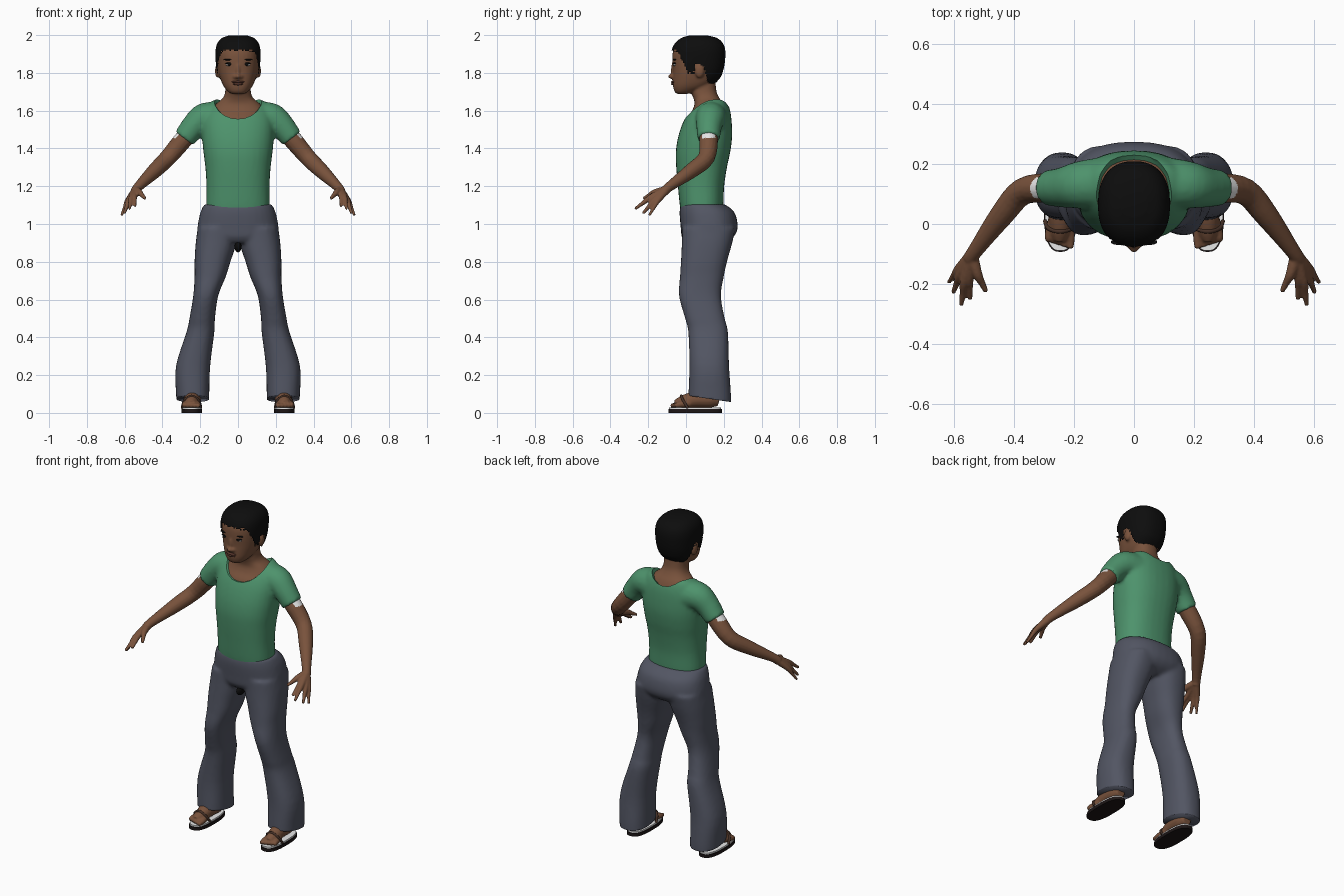
import bpy, bmesh, math, random
from mathutils import Vector

random.seed(4)
if "Cube" in bpy.data.objects:
    bpy.data.objects.remove(bpy.data.objects["Cube"])


def material(name, rgb):
    m = bpy.data.materials.new(name)
    m.use_nodes = True
    m.diffuse_color = (*rgb, 1)
    m.node_tree.nodes["Principled BSDF"].inputs["Base Color"].default_value = (*rgb, 1)
    return m


SKIN = material("brown skin", (0.19, 0.085, 0.045))
SHIRT = material("green cloth", (0.075, 0.29, 0.15))
PANTS = material("slate cloth", (0.085, 0.092, 0.125))
HAIR = material("black hair", (0.004, 0.004, 0.004))
SOLE = material("dark sole", (0.012, 0.008, 0.008))
WHITE = material("white trim", (0.9, 0.9, 0.9))
LIPS = material("lip brown", (0.12, 0.045, 0.03))
STRAP = material("strap brown", (0.06, 0.03, 0.02))


def smooth_rows(rows, k):
    """Catmull-Rom interpolation between rows of numbers."""
    out = []
    for i in range(len(rows) - 1):
        a, b, c, d = (rows[min(max(j, 0), len(rows) - 1)] for j in (i - 1, i, i + 1, i + 2))
        for s in range(k):
            t = s / k
            out.append([q + t / 2 * (r - p + t * (2 * p - 5 * q + 4 * r - u + t * (3 * (q - r) + u - p)))
                        for p, q, r, u in zip(a, b, c, d)])
    return out + [list(rows[-1])]


def skin_rings(bm, rings):
    """Join rings of points into a closed shell."""
    vs = [[bm.verts.new(p) for p in ring] for ring in rings]
    n = len(vs[0])
    faces = [bm.faces.new((a[i], a[(i + 1) % n], b[(i + 1) % n], b[i]))
             for a, b in zip(vs, vs[1:]) for i in range(n)]
    faces += [bm.faces.new(vs[0]), bm.faces.new(vs[-1])]
    bmesh.ops.recalc_face_normals(bm, faces=faces)


def oval(x0, x1, y0, y1, z, n, e):
    pts = []
    for i in range(n):
        c, s = math.cos(math.tau * i / n), math.sin(math.tau * i / n)
        pts.append(((x0 + x1) / 2 + (x1 - x0) / 2 * math.copysign(abs(c) ** e, c),
                    (y0 + y1) / 2 + (y1 - y0) / 2 * math.copysign(abs(s) ** e, s), z))
    return pts


def column(bm, rows, side=1, n=32, e=0.85, k=4):
    """Upright loft; rows are z, x0, x1, y0, y1."""
    skin_rings(bm, [oval(side * r[1], side * r[2], r[3], r[4], r[0], n, e) for r in smooth_rows(rows, k)])


def centred(rows):
    return [(z, -w, w, a, b) for z, w, a, b in rows]


def tube(bm, pts, side=1, n=16, k=4):
    """Round limb; points are x, y, z, radius."""
    path = [(Vector((side * x, y, z)), r) for x, y, z, r in smooth_rows(pts, k)]
    rings = []
    for i, (p, r) in enumerate(path):
        d = path[min(i + 1, len(path) - 1)][0] - path[max(i - 1, 0)][0]
        u = d.cross(Vector((0.3, 0.1, 1) if abs(d.normalized().z) < 0.9 else (0, 1, 0))).normalized()
        v = d.cross(u).normalized()
        rings.append([p + r * (u * math.cos(a) + v * math.sin(a))
                      for a in (math.tau * j / n for j in range(n))])
    skin_rings(bm, rings)


def blob(bm, at, size):
    vs = bmesh.ops.create_uvsphere(bm, u_segments=20, v_segments=12, radius=1)["verts"]
    for v in vs:
        v.co = Vector(at) + Vector([a * b for a, b in zip(v.co, size)])


def finish(name, bm, mats, voxel=0, relax=3, cutter=None):
    """Make the object; a voxel size fuses its overlapping pieces."""
    me = bpy.data.meshes.new(name)
    bm.to_mesh(me)
    bm.free()
    ob = bpy.data.objects.new(name, me)
    bpy.context.collection.objects.link(ob)
    if voxel:
        m = ob.modifiers.new("fuse", "REMESH")
        m.mode, m.voxel_size = "VOXEL", voxel
        m = ob.modifiers.new("relax", "SMOOTH")
        m.factor, m.iterations = 0.5, relax
        if cutter:
            m = ob.modifiers.new("cut", "BOOLEAN")
            m.operation, m.solver, m.object = "DIFFERENCE", "EXACT", cutter
        deps = bpy.context.evaluated_depsgraph_get()
        me = bpy.data.meshes.new_from_object(ob.evaluated_get(deps))
        ob.modifiers.clear()
        ob.data = me
    me.materials.clear()
    for m in mats:
        me.materials.append(m)
    for p in me.polygons:
        p.material_index = 0
    bpy.ops.object.select_all(action="DESELECT")
    ob.select_set(True)
    bpy.context.view_layer.objects.active = ob
    bpy.ops.object.shade_smooth_by_angle(angle=math.radians(50))
    return ob


def trim(ob, at, normal):
    """Cut a garment straight and close the opening."""
    bm = bmesh.new()
    bm.from_mesh(ob.data)
    bmesh.ops.bisect_plane(bm, geom=bm.verts[:] + bm.edges[:] + bm.faces[:],
                           plane_co=at, plane_no=normal, clear_outer=True)
    bmesh.ops.holes_fill(bm, edges=[e for e in bm.edges if e.is_boundary], sides=0)
    bm.to_mesh(ob.data)
    bm.free()


# Shirt with sleeves and a scooped neck
bm = bmesh.new()
blob(bm, (0, 0.02, 1.70), (0.145, 0.26, 0.145))
scoop = finish("neck_cutter", bm, [SHIRT])
scoop.hide_render = True
bm = bmesh.new()
column(bm, centred([(1.04, .165, -.022, .19), (1.1, .168, -.033, .198), (1.2, .167, -.043, .202),
                    (1.3, .173, -.052, .217), (1.38, .183, -.054, .234), (1.46, .19, -.042, .244),
                    (1.54, .19, -.015, .242), (1.6, .175, .02, .234), (1.645, .145, .065, .218),
                    (1.665, .1, .1, .2)]))
for s in (1, -1):
    tube(bm, [(.11, .135, 1.56, .088), (.18, .13, 1.56, .08), (.235, .122, 1.515, .068),
              (.285, .12, 1.452, .06)], s)
shirt = finish("shirt", bm, [SHIRT], 0.011, 4, scoop)
bpy.data.objects.remove(scoop)
trim(shirt, (0, 0, 1.065), (0, 0, -1))

# Trousers
bm = bmesh.new()
column(bm, centred([(1.105, .178, -.028, .205), (1.06, .2, -.034, .258), (0.98, .215, -.028, .274),
                    (0.93, .213, -.022, .25), (0.9, .19, 0, .2)]))
for s in (1, -1):
    column(bm, [(.98, .003, .213, -.02, .262), (.9, .008, .224, -.022, .245), (.8, .04, .23, -.027, .217),
                (.72, .065, .23, -.032, .2), (.62, .105, .237, -.037, .185), (.5, .122, .257, -.005, .205),
                (.43, .125, .272, .012, .222), (.25, .147, .328, .018, .228), (.1, .152, .328, .013, .238),
                (.03, .152, .322, .013, .238)], s)
trousers = finish("trousers", bm, [PANTS], 0.011, 4)
trim(trousers, (0, 0.12, 0.075), (0, -0.15, -1))
bm = bmesh.new()
blob(bm, (0, 0.03, 0.88), (0.018, 0.04, 0.03))
finish("crotch_seam", bm, [HAIR])

# Head, neck and upper chest
skull = [(1.688, .03, -.045, .0), (1.70, .052, -.06, .05), (1.73, .077, -.069, .125),
         (1.77, .094, -.07, .17), (1.81, .104, -.07, .188), (1.86, .109, -.073, .198),
         (1.91, .11, -.07, .2), (1.95, .1, -.052, .187), (1.978, .075, -.018, .155),
         (1.992, .035, .03, .1)]
bm = bmesh.new()
column(bm, centred(skull))
column(bm, centred([(1.5, .12, -.01, .21), (1.56, .145, .004, .222), (1.6, .145, .032, .216),
                    (1.635, .118, .045, .2), (1.665, .082, .04, .178), (1.7, .068, .028, .162),
                    (1.76, .066, .03, .155)]))
blob(bm, (0, -.072, 1.782), (.014, .026, .014))
blob(bm, (0, -.066, 1.815), (.011, .015, .04))
for s in (1, -1):
    blob(bm, (s * .014, -.07, 1.779), (.012, .014, .011))
    blob(bm, (s * .108, .072, 1.81), (.014, .025, .036))
finish("head_and_neck", bm, [SKIN], 0.007, 3)

# Lips, eyes and brows
bm = bmesh.new()
blob(bm, (0, -.066, 1.752), (.034, .013, .007))
blob(bm, (0, -.065, 1.742), (.028, .014, .008))
finish("lips", bm, [LIPS])
for s, label in ((1, "left"), (-1, "right")):
    for part, at, size, mat in (("eye", (s * .046, -.059, 1.844), (.019, .008, .007), WHITE),
                                ("iris", (s * .046, -.062, 1.845), (.011, .008, .008), HAIR),
                                ("eyelid", (s * .046, -.06, 1.851), (.022, .01, .004), HAIR),
                                ("brow", (s * .05, -.06, 1.87), (.027, .01, .004), HAIR)):
        bm = bmesh.new()
        blob(bm, at, size)
        finish(f"{label}_{part}", bm, [mat])

# Hair cap with a ragged hairline
line = [(-.2, 1.93), (-.05, 1.918), (-.015, 1.865), (.01, 1.80), (.04, 1.80), (.05, 1.85),
        (.095, 1.835), (.115, 1.745), (.3, 1.725)]


def hairline(y):
    for (a, p), (b, q) in zip(line, line[1:]):
        if y <= b:
            return p + (q - p) * (y - a) / (b - a)


bm = bmesh.new()
column(bm, centred([(z + (.007 if z > 1.9 else 0), w + .009, a - .006, b + .008)
                    for z, w, a, b in skull[1:]]), n=96, k=8)
bare = [f for f in bm.faces
        if f.calc_center_median().z < hairline(f.calc_center_median().y) + random.uniform(-.008, .008)]
bmesh.ops.delete(bm, geom=bare, context="FACES")
finish("hair", bm, [HAIR])

for s, label in ((1, "left"), (-1, "right")):
    # Arm, palm and fingers
    bm = bmesh.new()
    tube(bm, [(.21, .122, 1.53, .044), (.28, .12, 1.458, .05), (.37, .108, 1.352, .045),
              (.44, .03, 1.283, .04), (.525, -.085, 1.2, .026), (.545, -.115, 1.172, .025)], s)
    wrist = Vector((.54, -.105, 1.18))
    for tip, r in (((.492, -.225, 1.135), .012), ((.545, -.25, 1.095), .011), ((.575, -.27, 1.08), .011),
                   ((.602, -.228, 1.056), .011), ((.617, -.195, 1.045), .01)):
        tip = Vector(tip)
        knuckle = wrist.lerp(tip, 0.5) + Vector((.006, 0, .01))
        tube(bm, [(*wrist, .022), (*knuckle, r + .005), (*knuckle.lerp(tip, 0.5), r), (*tip, r * .7)], s, n=12)
    arm = finish(f"{label}_arm", bm, [SKIN, WHITE], 0.005, 2)
    for p in arm.data.polygons:
        c = p.center
        if s * p.normal.x > 0.3 and 1.455 < c.z < 1.52 and 0.085 < c.y < 0.155:
            p.material_index = 1

    # Foot with toes
    bm = bmesh.new()
    tube(bm, [(.238, .13, .25, .036), (.238, .125, .13, .036), (.238, .12, .08, .04)], s)
    tube(bm, [(.24, .175, .062, .028), (.24, .13, .072, .045), (.242, .05, .072, .044),
              (.246, -.02, .056, .034), (.248, -.055, .046, .022)], s)
    for i in range(5):
        x = .212 + .0175 * i
        tube(bm, [(x * .5 + .122, .02, .052, .022), (x, -.04, .043, .016),
                  (x, -.082 + .006 * i, .038, .01)], s, n=12)
    finish(f"{label}_foot", bm, [SKIN], 0.006, 2)

    # Sandal: sole, insole and strap
    for part, z0, z1, grow, mat in (("sole", 0, .02, 0, SOLE), ("insole", .02, .029, -.004, WHITE)):
        bm = bmesh.new()
        skin_rings(bm, [oval(s * (.19 - grow), s * (.3 + grow), -.093 - grow, .19 + grow, z, 40, 0.75)
                        for z in (z0, z1)])
        finish(f"{label}_{part}", bm, [mat])
    bm = bmesh.new()
    tube(bm, [(.196, .01, .025, .007), (.208, -.015, .066, .007), (.246, -.025, .09, .007),
              (.284, -.015, .066, .007), (.296, .01, .025, .007)], s, n=10)
    finish(f"{label}_strap", bm, [STRAP])
